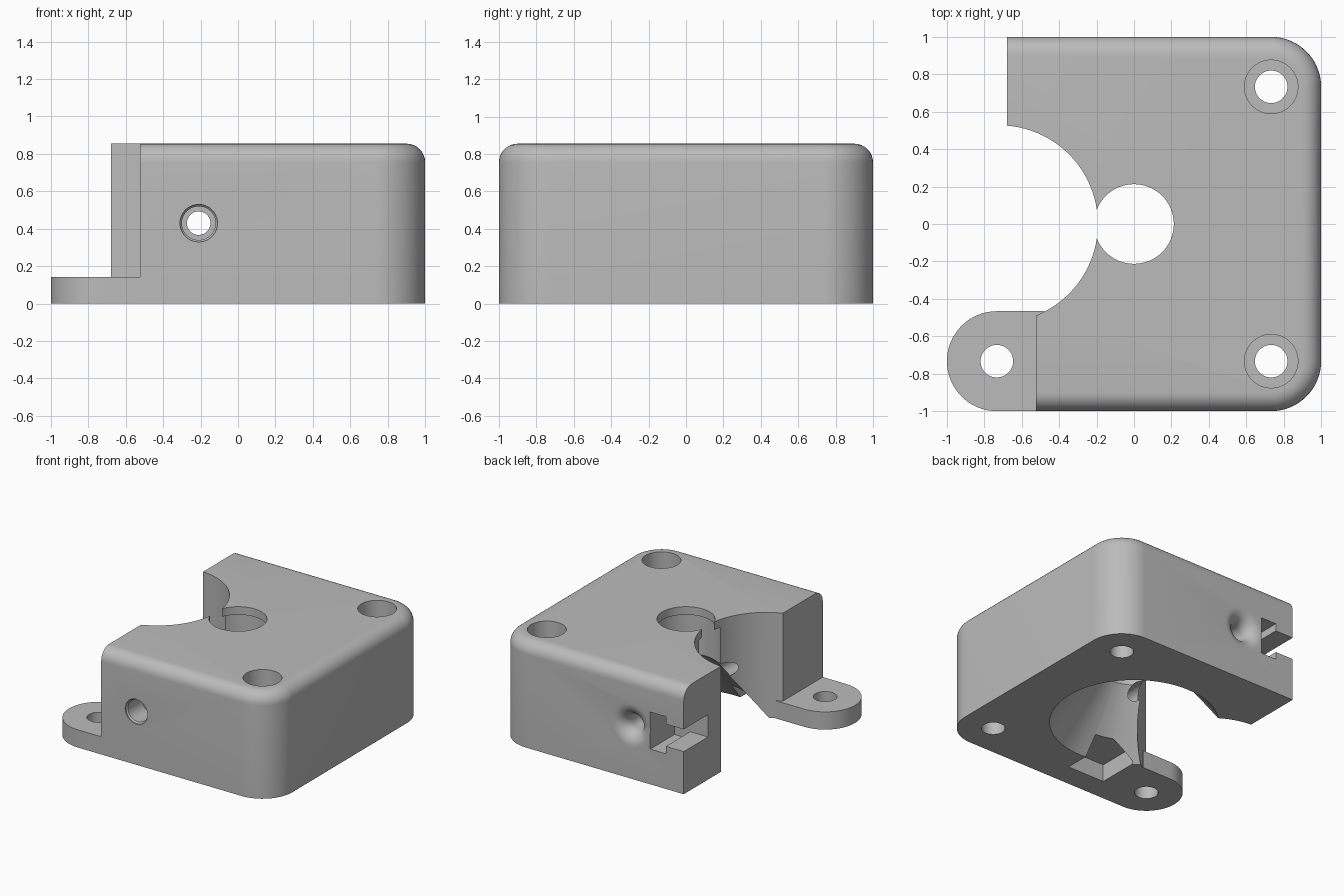
import bpy, bmesh, math
from mathutils import Matrix, Vector

if "Cube" in bpy.data.objects:
    bpy.data.objects.remove(bpy.data.objects["Cube"], do_unlink=True)

grey = bpy.data.materials.new("light_grey")
grey.use_nodes = True
colour = (0.5, 0.5, 0.5, 1)
grey.diffuse_color = colour
grey.node_tree.nodes["Principled BSDF"].inputs["Base Color"].default_value = colour

HEIGHT, PITCH, CORNER, FILLET = 0.855, 0.733, 0.267, 0.1
PATH_X, PATH_Z = -0.21, 0.43


def loft(name, rings):
    """Closed solid through rings with equal point counts."""
    bm = bmesh.new()
    loops = [[bm.verts.new(p) for p in ring] for ring in rings]
    for a, b in zip(loops, loops[1:]):
        for i in range(len(a)):
            j = (i + 1) % len(a)
            bm.faces.new((a[i], a[j], b[j], b[i]))
    bm.faces.new(loops[0][::-1])
    bm.faces.new(loops[-1])
    bmesh.ops.recalc_face_normals(bm, faces=bm.faces)
    mesh = bpy.data.meshes.new(name)
    bm.to_mesh(mesh)
    bm.free()
    mesh.materials.append(grey)
    obj = bpy.data.objects.new(name, mesh)
    bpy.context.collection.objects.link(obj)
    return obj


def arc(cx, cy, r, start, end, n):
    angles = [math.radians(start + (end - start) * i / n) for i in range(n + 1)]
    return [(cx + r * math.cos(a), cy + r * math.sin(a)) for a in angles]


def turned(name, x, y, profile, n=64):
    """Upright turned solid from (radius, z) pairs."""
    return loft(name, [[(px, py, z) for px, py in arc(x, y, r, 0, 360, n)[:-1]]
                       for r, z in profile])


def turned_y(name, profile):
    """Turned solid along the y-running path from (radius, y) pairs."""
    return loft(name, [[(px, y, pz) for px, pz in arc(PATH_X, PATH_Z, r, 0, 360, 48)[:-1]]
                       for r, y in profile])


def box(name, x, y, z):
    return loft(name, [[(x[0], y[0], h), (x[1], y[0], h), (x[1], y[1], h), (x[0], y[1], h)]
                       for h in z])


def combine(target, other, operation):
    mod = target.modifiers.new(other.name, "BOOLEAN")
    mod.operation, mod.object, mod.solver = operation, other, "EXACT"
    bpy.context.view_layer.objects.active = target
    bpy.ops.object.modifier_apply(modifier=mod.name)
    bpy.data.objects.remove(other, do_unlink=True)


def outline(inset):
    c, r = 1 - CORNER, CORNER - inset
    e = 1 - inset
    return ([(-0.68, -e)] + arc(c, -c, r, -90, 0, 16)
            + arc(c, c, r, 0, 90, 16) + [(-0.68, e)])


# Block with rounded right corners and a filleted top
layers = [(0, 0)]
for i in range(9):
    a = math.radians(90 * i / 8)
    layers.append((FILLET * (1 - math.cos(a)), HEIGHT - FILLET * (1 - math.sin(a))))
body = loft("extruder_body", [[(x, y, z) for x, y in outline(t)] for t, z in layers])

# Idler recess and stepped front left corner
combine(body, turned("idler_recess", -0.72, 0, [(0.527, -0.1), (0.527, 1)], 96), "DIFFERENCE")
combine(body, box("corner_step", (-1.2, -0.525), (-1.2, 0), (-0.1, 1)), "DIFFERENCE")

# Mounting tab
tab = [(-0.48, -0.465), *arc(-PITCH, -PITCH, CORNER, 90, 270, 32), (-0.48, -1)]
tab[1:-1] = [(x, min(y, -0.465)) for x, y in tab[1:-1]]
combine(body, loft("mounting_tab", [[(x, y, z) for x, y in tab] for z in (0, 0.143)]), "UNION")

# Centre bore: top lip, wider bore and funnel to the underside
combine(body, turned("centre_bore", 0, 0, [
    (0.66, -0.05), (0.62, 0), (0.25, 0.46), (0.25, 0.79), (0.213, 0.79), (0.213, 1)]),
    "DIFFERENCE")

# Screw holes, counterbored in the block
for x, y in ((PITCH, PITCH), (PITCH, -PITCH)):
    combine(body, turned("screw_hole", x, y, [
        (0.087, -0.1), (0.087, 0.143), (0.143, 0.143), (0.143, 1)], 48), "DIFFERENCE")
combine(body, turned("tab_hole", -PITCH, -PITCH, [(0.087, -0.1), (0.087, 0.5)], 48),
        "DIFFERENCE")

# Feed path: front counterbore and flared rear mouth
flare = [(0.063 + 0.11 * (1 - math.cos(a)), 0.89 + 0.11 * math.sin(a))
         for a in (math.radians(9 * i) for i in range(11))]
combine(body, turned_y("feed_path", [
    (0.1, -1.1), (0.1, -0.99), (0.09, -0.98), (0.09, -0.8), (0.063, -0.8),
    *flare, (0.173, 1.1)]), "DIFFERENCE")

# Notch under the feed path
combine(body, box("underside_notch", (-0.385, -0.055), (-0.81, -0.47), (-0.1, 0.14)),
        "DIFFERENCE")

# Screw head pocket and open slot on the back
combine(body, box("head_pocket", (-0.52, -0.38), (0.69, 1.1), (0.285, 0.585)), "DIFFERENCE")
combine(body, box("screw_slot", (-0.8, -0.5), (0.69, 1.1), (0.345, 0.525)), "DIFFERENCE")

bpy.ops.object.select_all(action="DESELECT")
body.select_set(True)
bpy.context.view_layer.objects.active = body
bpy.ops.object.shade_smooth_by_angle(angle=math.radians(25))
